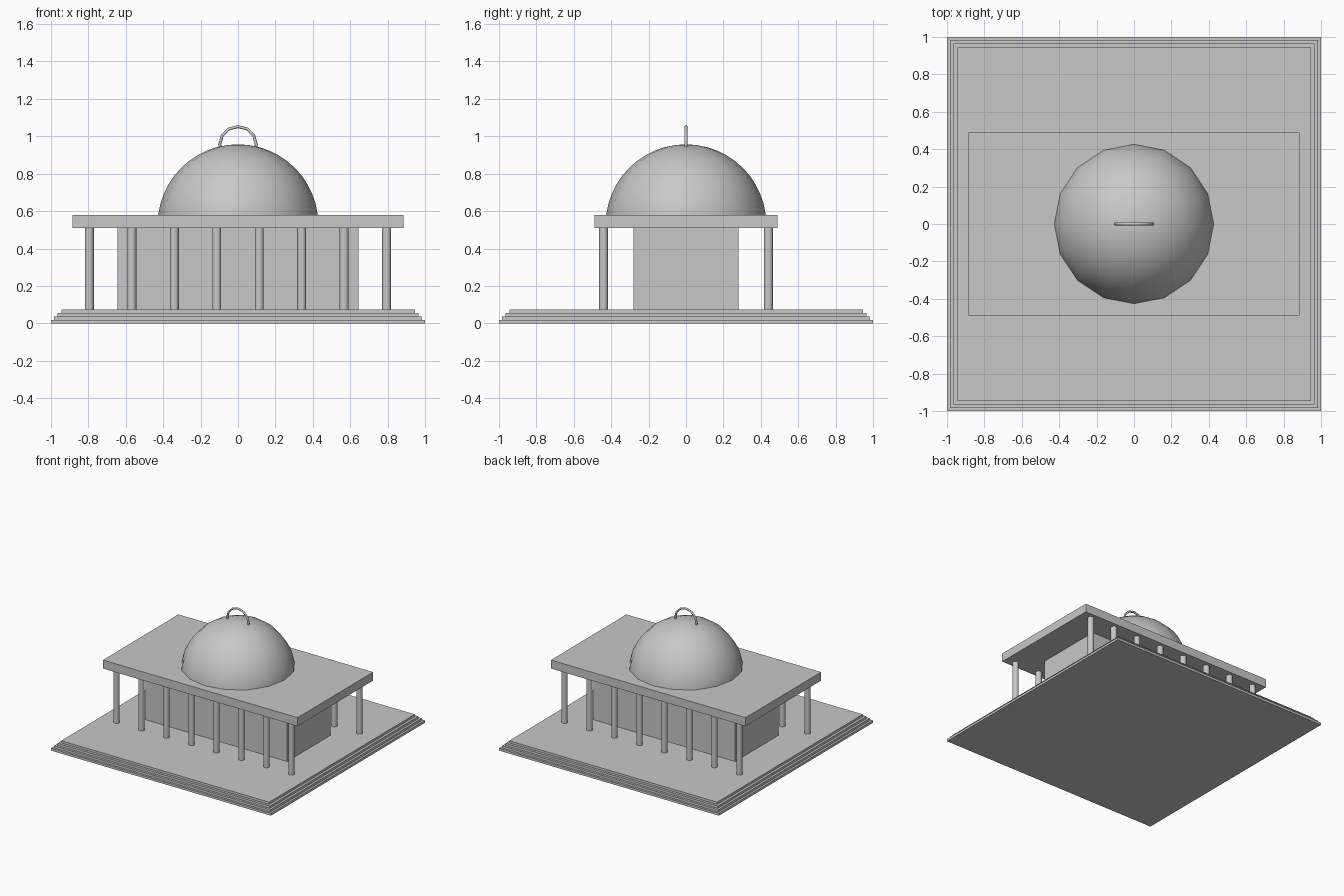
import bpy, bmesh
from math import cos, sin, pi, radians

cube = bpy.data.objects.get("Cube")
if cube:
    bpy.data.objects.remove(cube, do_unlink=True)

stone = bpy.data.materials.new("grey stone")
stone.use_nodes = True
GREY = (0.58, 0.58, 0.58, 1)
stone.diffuse_color = GREY
stone.node_tree.nodes["Principled BSDF"].inputs["Base Color"].default_value = GREY


def finish(name, bm, smooth=None):
    bmesh.ops.recalc_face_normals(bm, faces=bm.faces)
    mesh = bpy.data.meshes.new(name)
    bm.to_mesh(mesh)
    bm.free()
    mesh.materials.append(stone)
    obj = bpy.data.objects.new(name, mesh)
    bpy.context.collection.objects.link(obj)
    if smooth:
        bpy.ops.object.select_all(action='DESELECT')
        obj.select_set(True)
        bpy.context.view_layer.objects.active = obj
        bpy.ops.object.shade_smooth_by_angle(angle=radians(smooth))
    return obj


def box(name, half_x, half_y, low, high):
    bm = bmesh.new()
    bmesh.ops.create_cube(bm, size=2)
    for v in bm.verts:
        v.co = (v.co.x * half_x, v.co.y * half_y, high if v.co.z > 0 else low)
    return finish(name, bm)


def bridge(bm, a, b):
    for i in range(len(a)):
        j = (i + 1) % len(a)
        bm.faces.new((a[i], a[j], b[j], b[i]))


FLOOR, CEILING, ROOF = 0.075, 0.51, 0.58

# Stepped square base
bm = bmesh.new()
rings = []
step = FLOOR / 4
for i, half in enumerate((1.0, 0.983, 0.965, 0.945)):
    for z in (i * step, (i + 1) * step):
        rings.append([bm.verts.new((half * x, half * y, z))
                      for x, y in ((-1, -1), (1, -1), (1, 1), (-1, 1))])
for a, b in zip(rings, rings[1:]):
    bridge(bm, a, b)
bm.faces.new(rings[0])
bm.faces.new(rings[-1])
finish("stepped_base", bm)

# Inner hall and flat roof
box("hall", 0.643, 0.282, FLOOR, CEILING)
box("roof_slab", 0.885, 0.49, CEILING, ROOF)

# Two rows of round columns
COLUMNS = 8
for row, y in (("front", -0.441), ("back", 0.441)):
    for i in range(COLUMNS):
        bm = bmesh.new()
        bmesh.ops.create_cone(bm, cap_ends=True, segments=16, radius1=0.024,
                              radius2=0.024, depth=CEILING - FLOOR)
        obj = finish(f"{row}_column_{i + 1}", bm, 40)
        obj.location = (-0.795 + 1.59 * i / (COLUMNS - 1), y, (CEILING + FLOOR) / 2)

# Dome: sixteen sides, fine rings
bm = bmesh.new()
SIDES, RINGS, RADIUS, CENTRE = 16, 12, 0.43, 0.527
rings = []
for r in range(RINGS):
    t = pi / 2 * r / RINGS
    rings.append([bm.verts.new((RADIUS * cos(t) * cos(2 * pi * s / SIDES),
                                RADIUS * cos(t) * sin(2 * pi * s / SIDES),
                                CENTRE + RADIUS * sin(t))) for s in range(SIDES)])
for a, b in zip(rings, rings[1:]):
    bridge(bm, a, b)
bm.faces.new(rings[0])
apex = bm.verts.new((0, 0, CENTRE + RADIUS))
for i in range(SIDES):
    bm.faces.new((rings[-1][i], rings[-1][(i + 1) % SIDES], apex))
finish("dome", bm, 40)

# Hoop on the dome, its ends sunk into the top
bm = bmesh.new()
rings = []
for k in range(-1, 8):
    t = k * pi / 6
    ring = []
    for s in range(8):
        u = 2 * pi * s / 8
        r = 0.098 + 0.008 * cos(u)
        ring.append(bm.verts.new((r * cos(t), 0.008 * sin(u), 0.954 + r * sin(t))))
    rings.append(ring)
for a, b in zip(rings, rings[1:]):
    bridge(bm, a, b)
bm.faces.new(rings[0])
bm.faces.new(rings[-1])
finish("dome_hoop", bm, 50)
